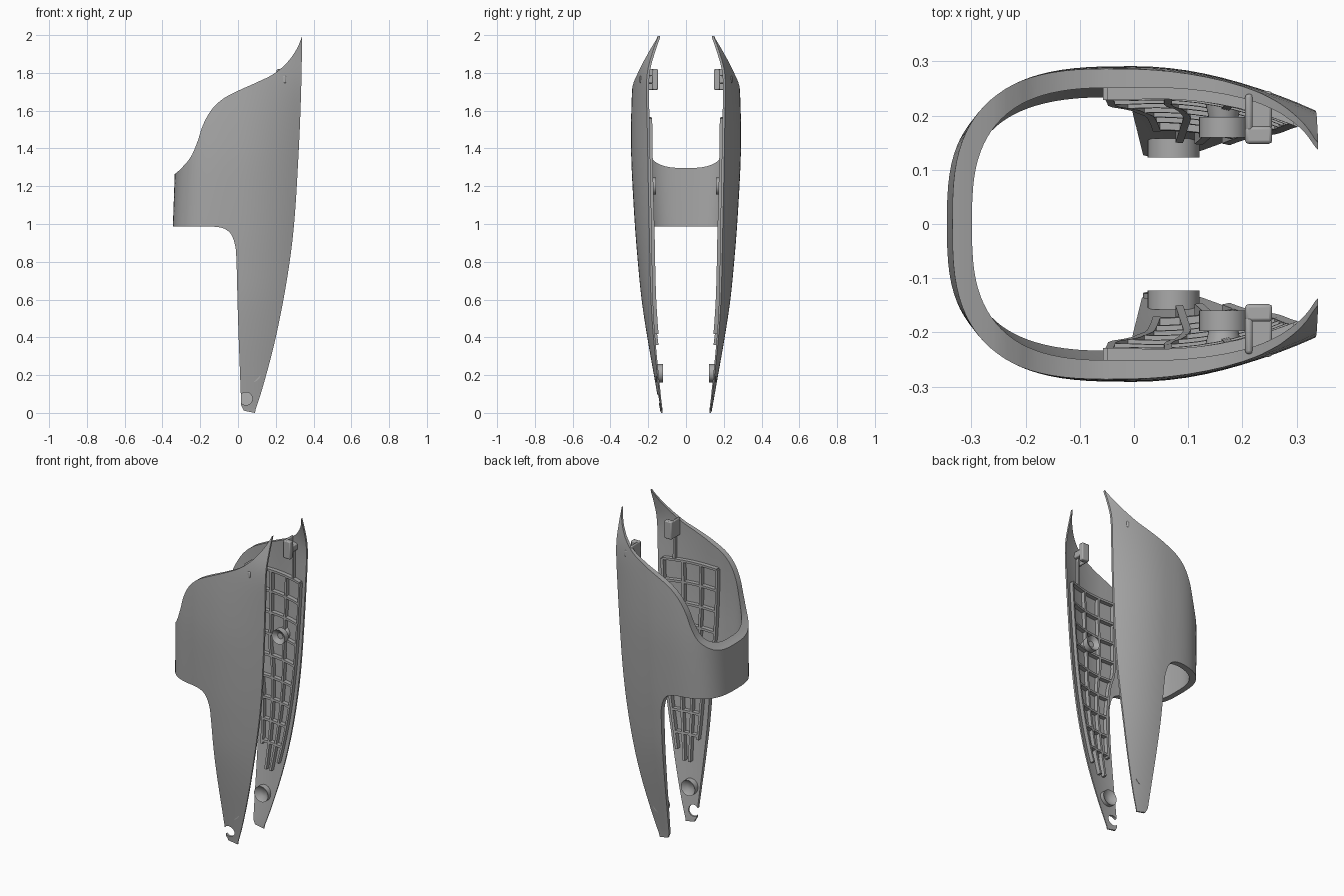
import bpy, bmesh, math
from mathutils import Matrix, Vector

cube = bpy.data.objects.get("Cube")
if cube:
    bpy.data.objects.remove(cube, do_unlink=True)

grey = bpy.data.materials.new("plain grey")
grey.use_nodes = True
COLOUR = (0.4, 0.4, 0.4, 1)
grey.diffuse_color = COLOUR
grey.node_tree.nodes["Principled BSDF"].inputs["Base Color"].default_value = COLOUR


def smooth(points, steps=6):
    """Curve through the points."""
    p = [Vector(q) for q in points]
    p = [2 * p[0] - p[1]] + p + [2 * p[-1] - p[-2]]
    out = []
    for a, b, c, d in zip(p, p[1:], p[2:], p[3:]):
        for i in range(steps):
            t = i / steps
            out.append(0.5 * (2 * b + (c - a) * t + (2 * a - 5 * b + 4 * c - d) * t * t
                              + (3 * b - a - 3 * c + d) * t ** 3))
    return out + [p[-2]]


def lookup(table, z):
    if z <= table[0][0]:
        return table[0][1]
    for a, b in zip(table, table[1:]):
        if z <= b[0]:
            return a[1] + (b[1] - a[1]) * (z - a[0]) / (b[0] - a[0])
    return table[-1][1]


# Height tables: greatest half width, half width at the front edge, front edge x
WIDTH = smooth([(0, .135), (.2, .17), (.4, .205), (.6, .235), (.8, .255), (1, .271),
                (1.3, .288), (1.5, .291), (1.7, .286), (2, .27)])
EDGE = smooth([(0, .13), (.5, .18), (1, .195), (1.5, .205), (1.77, .208), (1.9, .18), (2, .145)])
FRONT = smooth([(0, .087), (.15, .135), (.4, .2), (.7, .258), (1, .297), (1.4, .322),
                (1.7, .334), (2, .34)])
BACK = 0.345


def thickness(u, z):
    return (.035 - .022 * max(u, 0)) * min(1, .45 + .6 * max(z, 0))


def shell_y(x, z, depth=0.0):
    """Half width of the inner surface, less a depth."""
    w, e, f = lookup(WIDTH, z), lookup(EDGE, z), lookup(FRONT, z)
    u = x / f
    y = w - (w - e) * u * u if u > 0 else w * (1 - min(1, -x / BACK) ** 3) ** (1 / 3)
    return y - thickness(u, z) - depth


def half_section(z, inner):
    """Plan curve from the front edge round to the middle of the back, y > 0."""
    w, e, f = lookup(WIDTH, z), lookup(EDGE, z), lookup(FRONT, z)
    pts = []
    for i in range(10):
        u = 1 - i / 10
        pts.append((f * u, w - (w - e) * u * u - inner * thickness(u, z)))
    t = inner * thickness(0, z)
    back = (BACK - t) - .036 * (z - .985)
    for i in range(25):
        a = math.pi / 2 * i / 24
        pts.append((-back * math.sin(a) ** (2 / 3),
                    (w - t) * max(0, math.cos(a)) ** (2 / 3)))
    return pts


def finish(name, bm, mirror=False):
    bmesh.ops.recalc_face_normals(bm, faces=bm.faces)
    mesh = bpy.data.meshes.new(name)
    bm.to_mesh(mesh)
    bm.free()
    mesh.materials.append(grey)
    ob = bpy.data.objects.new(name, mesh)
    bpy.context.collection.objects.link(ob)
    if mirror:
        m = ob.modifiers.new("mirror", 'MIRROR')
        m.use_axis = (False, True, False)
    return ob


def shade(ob, angle=35):
    bpy.ops.object.select_all(action='DESELECT')
    ob.select_set(True)
    bpy.context.view_layer.objects.active = ob
    bpy.ops.object.shade_smooth_by_angle(angle=math.radians(angle))


def cut(ob, cutter, operation):
    m = ob.modifiers.new("cut", 'BOOLEAN')
    m.operation, m.object, m.solver = operation, cutter, 'EXACT'
    bpy.context.view_layer.objects.active = ob
    bpy.ops.object.modifier_apply(modifier=m.name)
    bpy.data.objects.remove(cutter, do_unlink=True)


# U-shaped shell lofted upward
bm = bmesh.new()
rings = []
for k in range(52):
    z = -.02 + 2.04 * k / 51
    outer, inner = half_section(z, 0), half_section(z, 1)
    loop = outer + [(x, -y) for x, y in outer[-2::-1]]
    loop += [(x, -y) for x, y in inner] + inner[-2::-1]
    rings.append([bm.verts.new((x, y, z)) for x, y in loop])
n = len(rings[0])
for a, b in zip(rings, rings[1:]):
    for i in range(n):
        j = (i + 1) % n
        bm.faces.new((a[i], a[j], b[j], b[i]))
half = n // 2
for ring in (rings[0], rings[-1]):
    for i in range(half - 1):
        bm.faces.new((ring[i], ring[i + 1], ring[n - 2 - i], ring[n - 1 - i]))
shell = finish("side_shell", bm)

# Trim to the side outline
top = smooth([(-.337, 1.262), (-.3, 1.295), (-.25, 1.355), (-.215, 1.435), (-.185, 1.525),
              (-.14, 1.605), (-.08, 1.662), (0, 1.705), (.1, 1.75), (.19, 1.795),
              (.26, 1.855), (.31, 1.925), (.342, 2.0)])
low = smooth([(-.13, .986), (-.08, .978), (-.04, .95), (-.016, .89), (-.008, .8), (0, .5), (.017, .04)])
outline = [(-.5, .986)] + low + [(.03, .012), (.087, 0), (.5, 0), (.5, 2.02)] + top[::-1] + [(-.5, 1.2)]
bm = bmesh.new()
face = bm.faces.new([bm.verts.new((p[0], -.5, p[1])) for p in outline])
ext = bmesh.ops.extrude_face_region(bm, geom=[face])
bmesh.ops.translate(bm, vec=(0, 1, 0), verts=[v for v in ext["geom"] if isinstance(v, bmesh.types.BMVert)])
cut(shell, finish("outline_cutter", bm), 'INTERSECT')


def cylinder(bm, x, z, y0, y1, r0, r1, sides=32):
    mat = Matrix.Translation((x, (y0 + y1) / 2, z)) @ Matrix.Rotation(-math.pi / 2, 4, 'X')
    return bmesh.ops.create_cone(bm, cap_ends=True, segments=sides, radius1=r0, radius2=r1,
                                 depth=y1 - y0, matrix=mat)["verts"]


# Hook notch at the foot of one side only
bm = bmesh.new()
cylinder(bm, .042, .075, -.4, -.02, .034, .034)
cut(shell, finish("notch_cutter", bm), 'DIFFERENCE')
shade(shell)

# Stiffening ribs on the inner faces
RIB = 0.007


def rib(bm, path, depth=.026):
    rows = []
    for i, p in enumerate(path):
        d = path[min(i + 1, len(path) - 1)] - path[max(i - 1, 0)]
        s = Vector((-d.y, d.x)).normalized() * RIB
        row = []
        for q, sink in ((p + s, -.006), (p - s, -.006), (p - s, depth), (p + s, depth)):
            row.append(bm.verts.new((q.x, shell_y(q.x, q.y, sink), q.y)))
        rows.append(row)
    for a, b in zip(rows, rows[1:]):
        for i in range(4):
            j = (i + 1) % 4
            bm.faces.new((a[i], a[j], b[j], b[i]))
    bm.faces.new(rows[0])
    bm.faces.new(rows[-1])


LEFT = [(.3, .05), (.8, .03), (1.0, 0), (1.1, -.04), (1.56, -.05)]


def rib_x(f, z):
    a, b = lookup(LEFT, z), lookup(FRONT, z) - .035
    return a + (b - a) * f


bm = bmesh.new()
for f, z0 in ((0, .5), (.33, .36), (.66, .36), (1, .42)):
    rib(bm, [Vector((rib_x(f, z), z)) for z in [z0 + (1.56 - z0) * i / 20 for i in range(21)]])
for k in range(9):
    z = .52 + .13 * k
    rib(bm, [Vector((rib_x(i / 10, z), z)) for i in range(11)])
rib(bm, [Vector((.23, 1.56 + .05 * i)) for i in range(5)], .02)
shade(finish("inner_ribs", bm, True))


# Screw bosses with recessed centres
def boss(name, x, z, y0, y1, r, post):
    bm = bmesh.new()
    cylinder(bm, x, z, y0, y1, r, r)
    cap = min((f for f in bm.faces if len(f.verts) > 4), key=lambda f: f.calc_center_median().y)
    bmesh.ops.inset_region(bm, faces=[cap], thickness=r * .6)
    bmesh.ops.translate(bm, vec=(0, .02, 0), verts=cap.verts)
    if post:
        cylinder(bm, x, z, y1 - .002, shell_y(x, z) + .008, r * .6, r * .85)
    shade(finish(name, bm, True))


boss("lower_boss", .073, .21, .123, .158, .048, False)
boss("middle_boss", .165, 1.2, .16, .197, .045, True)

# Upper clips: plate on a short arm
bm = bmesh.new()
for size, centre in (((.05, .032, .11), (.23, .164, 1.765)), ((.05, .07, .04), (.23, .21, 1.765)),
                     ((.014, .07, .11), (.212, .205, 1.765))):
    bmesh.ops.create_cube(bm, size=1, matrix=Matrix.Translation(centre) @ Matrix.Diagonal((*size, 1)))
clip = finish("upper_clip", bm, True)
bev = clip.modifiers.new("bevel", 'BEVEL')
bev.width, bev.segments = .006, 2
shade(clip)
